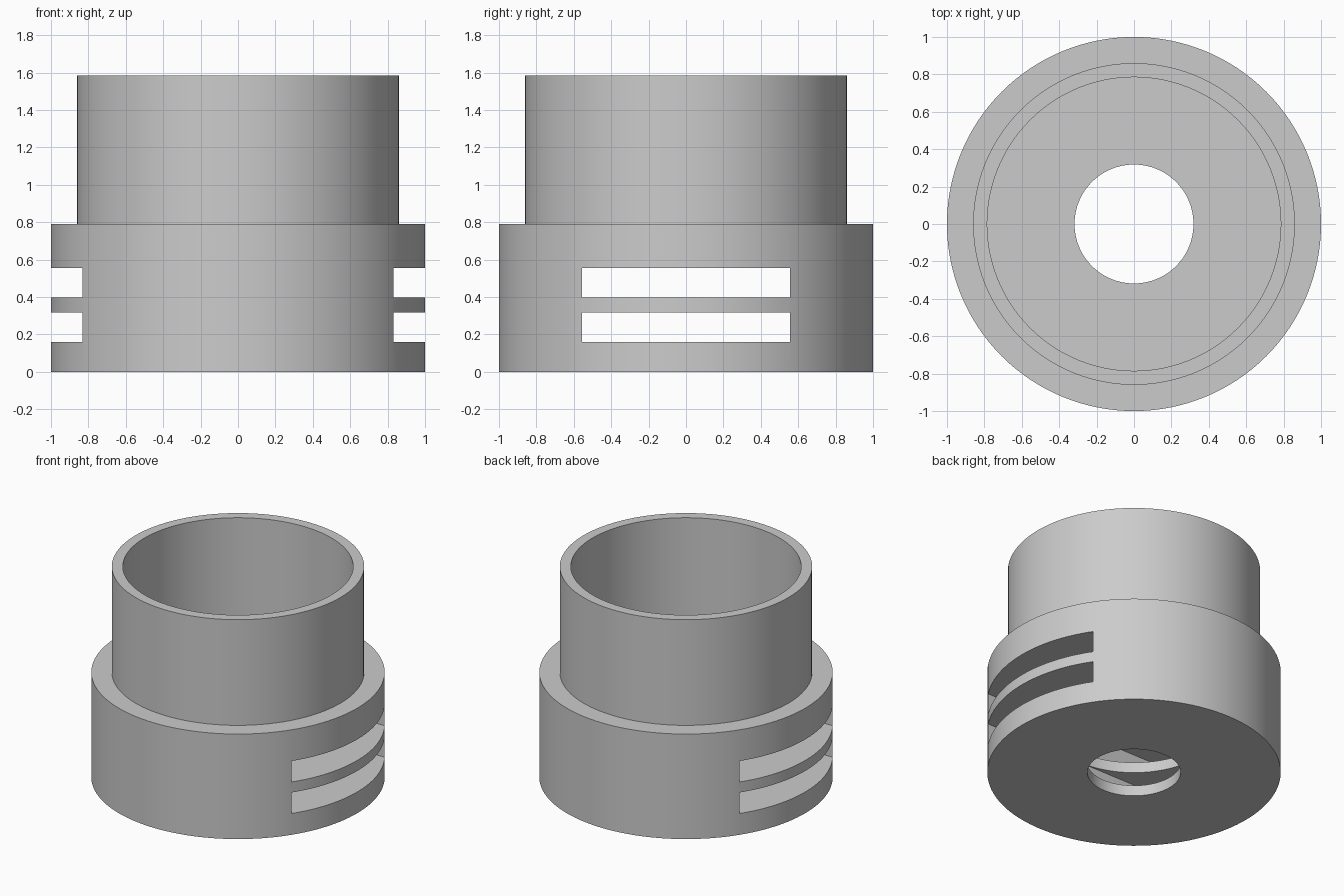
import bpy
import bmesh
import math

cube = bpy.data.objects.get("Cube")
if cube:
    bpy.data.objects.remove(cube, do_unlink=True)

SEGMENTS = 128
BASE_TOP, RIM_TOP = 0.79, 1.585
HOLE_R, CAVITY_R = 0.318, 0.553

grey = bpy.data.materials.new("plain_grey")
grey.use_nodes = True
colour = (0.6, 0.6, 0.6, 1)
grey.diffuse_color = colour
grey.node_tree.nodes["Principled BSDF"].inputs["Base Color"].default_value = colour


def add_object(name, bm):
    bmesh.ops.recalc_face_normals(bm, faces=bm.faces)
    mesh = bpy.data.meshes.new(name)
    bm.to_mesh(mesh)
    bm.free()
    obj = bpy.data.objects.new(name, mesh)
    bpy.context.collection.objects.link(obj)
    return obj


def lathe(name, profile):
    """Revolve a closed (radius, height) outline around z."""
    bm = bmesh.new()
    verts = [bm.verts.new((r, 0, z)) for r, z in profile]
    edges = [bm.edges.new((a, b)) for a, b in zip(verts, verts[1:] + verts[:1])]
    bmesh.ops.spin(bm, geom=verts + edges, cent=(0, 0, 0), axis=(0, 0, 1),
                   angle=math.tau, steps=SEGMENTS, use_merge=True)
    bmesh.ops.remove_doubles(bm, verts=bm.verts, dist=0.0001)
    return add_object(name, bm)


def slot_cutter(bottom, top):
    bm = bmesh.new()
    bmesh.ops.create_cube(bm, size=1)
    bmesh.ops.scale(bm, verts=bm.verts, vec=(2.4, 1.11, top - bottom))
    bmesh.ops.translate(bm, verts=bm.verts, vec=(0, 0, (bottom + top) / 2))
    cutter = add_object("slot_cutter", bm)
    cutter.hide_render = True
    return cutter


# Stepped housing: hollow base with a hole through both floors, open cup on top
housing = lathe("slotted_housing", [
    (HOLE_R, 0), (1, 0), (1, BASE_TOP), (0.86, BASE_TOP),
    (0.86, RIM_TOP), (0.785, RIM_TOP), (0.785, BASE_TOP), (HOLE_R, BASE_TOP),
    (HOLE_R, 0.71), (CAVITY_R, 0.71), (CAVITY_R, 0.08), (HOLE_R, 0.08),
])
housing.data.materials.append(grey)

# Two slots passing from side to side through the base
bpy.context.view_layer.objects.active = housing
housing.select_set(True)
for bottom, top in ((0.16, 0.318), (0.397, 0.555)):
    cutter = slot_cutter(bottom, top)
    mod = housing.modifiers.new("slot", "BOOLEAN")
    mod.operation = "DIFFERENCE"
    mod.solver = "EXACT"
    mod.object = cutter
    bpy.ops.object.modifier_apply(modifier=mod.name)
    bpy.data.objects.remove(cutter, do_unlink=True)

bpy.ops.object.shade_smooth_by_angle(angle=math.radians(30))
